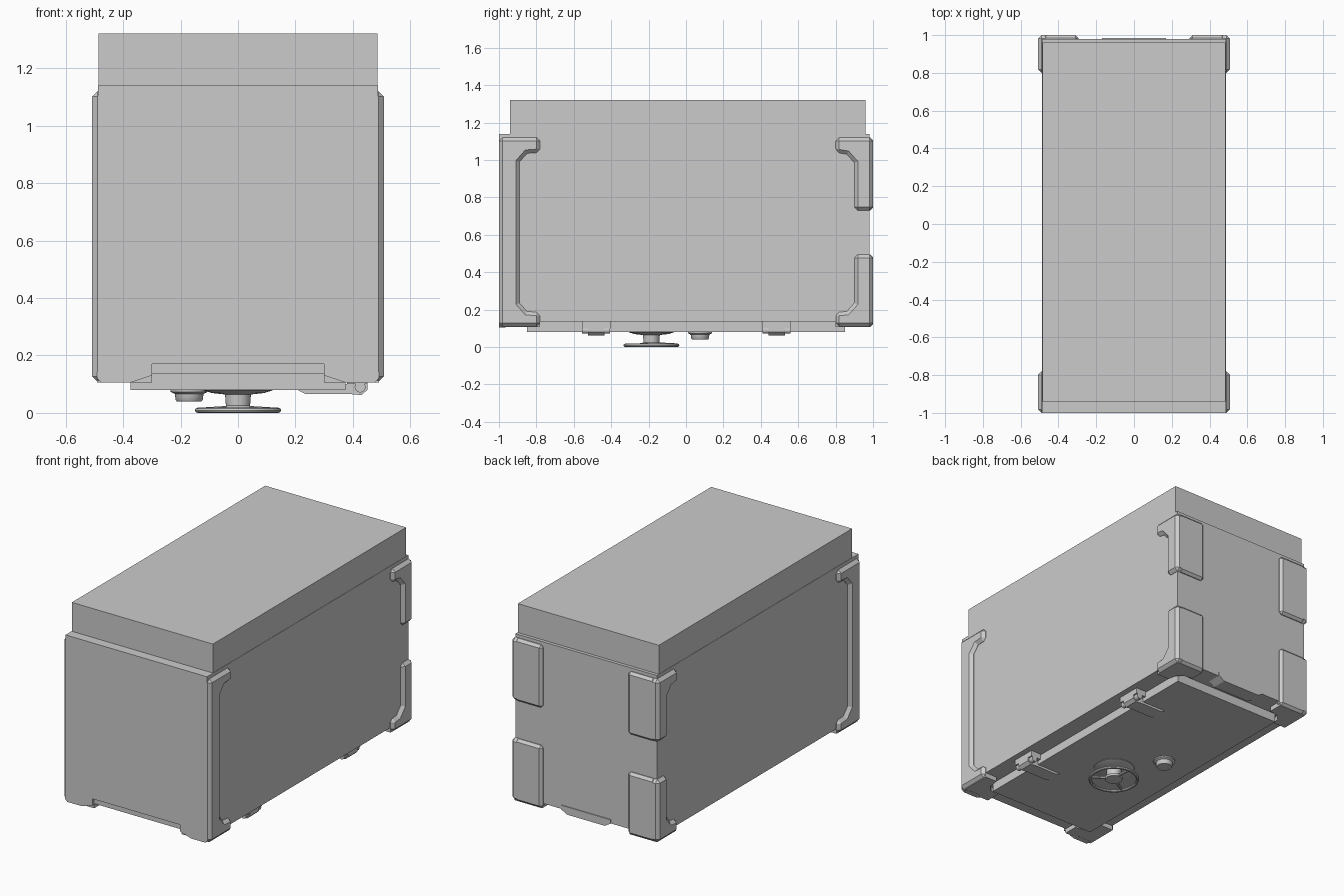
import bpy, bmesh, math
from mathutils import Vector

if "Cube" in bpy.data.objects:
    bpy.data.objects.remove(bpy.data.objects["Cube"])


def finish(bm, name, bevel=0.0, smooth=False):
    bmesh.ops.recalc_face_normals(bm, faces=bm.faces)
    me = bpy.data.meshes.new(name)
    bm.to_mesh(me)
    bm.free()
    ob = bpy.data.objects.new(name, me)
    bpy.context.collection.objects.link(ob)
    if bevel:
        m = ob.modifiers.new("Bevel", 'BEVEL')
        m.width, m.segments = bevel, 1
        m.limit_method, m.angle_limit = 'ANGLE', math.radians(60)
    if smooth:
        bpy.context.view_layer.objects.active = ob
        ob.select_set(True)
        bpy.ops.object.shade_smooth_by_angle(angle=math.radians(35))
        ob.select_set(False)
    return ob


def prism(name, pts, axis, lo, hi, bevel=0.0):
    """Extrude a 2D outline along an axis: x uses (y,z), y uses (x,z), z uses (x,y)."""
    bm = bmesh.new()

    def place(p, d):
        v = list(p)
        v.insert("xyz".index(axis), d)
        return bm.verts.new(v)
    a = [place(p, lo) for p in pts]
    b = [place(p, hi) for p in pts]
    bm.faces.new(a)
    bm.faces.new(b[::-1])
    for i in range(len(a)):
        j = (i + 1) % len(a)
        bm.faces.new((a[i], b[i], b[j], a[j]))
    return finish(bm, name, bevel)


def box(name, x0, x1, y0, y1, z0, z1, bevel=0.0):
    return prism(name, [(x0, y0), (x1, y0), (x1, y1), (x0, y1)], 'z', z0, z1, bevel)


def lathe(name, prof, centre, steps=32, closed=False):
    bm = bmesh.new()
    cx, cy = centre
    vs = [bm.verts.new((cx + r, cy, z)) for r, z in prof]
    pairs = list(zip(vs, vs[1:])) + ([(vs[-1], vs[0])] if closed else [])
    es = [bm.edges.new(p) for p in pairs]
    bmesh.ops.spin(bm, geom=vs + es, cent=(cx, cy, 0), axis=(0, 0, 1),
                   angle=math.tau, steps=steps, use_duplicate=False)
    bmesh.ops.remove_doubles(bm, verts=bm.verts, dist=1e-5)
    return finish(bm, name, smooth=True)


def rod(name, p, q, r, sides=16):
    bm = bmesh.new()
    p, q = Vector(p), Vector(q)
    bmesh.ops.create_cone(bm, cap_ends=True, segments=sides, radius1=r, radius2=r,
                          depth=(q - p).length)
    bmesh.ops.rotate(bm, verts=bm.verts, matrix=(q - p).to_track_quat('Z', 'Y').to_matrix())
    bmesh.ops.translate(bm, verts=bm.verts, vec=(p + q) / 2)
    return finish(bm, name, smooth=True)


# Main case and raised top block
box("case_body", -.487, .487, -.985, .98, .135, 1.14)
box("top_block", -.485, .485, -.94, .96, 1.10, 1.32)

# Front panel with the bottom notch
prism("front_panel", [(-.49, .12), (-.475, .105), (-.375, .105), (-.30, .13), (-.30, .17),
                      (.30, .17), (.30, .13), (.375, .105), (.475, .105), (.49, .12),
                      (.487, 1.14), (-.487, 1.14)], 'y', -1.0, -.965)

# Bottom hatch plate and rear tab
box("bottom_plate", -.375, .375, -.85, .85, .08, .16)
prism("rear_tab", [(-.17, .16), (-.17, .135), (-.13, .112), (.13, .112), (.17, .135),
                   (.17, .16)], 'y', .89, .985)

# Corner guards, mirrored left and right
front_c = [(-1, .108), (-.78, .108), (-.78, .185), (-.85, .19), (-.89, .235), (-.89, .99),
           (-.85, 1.035), (-.78, 1.04), (-.78, 1.12), (-1, 1.12)]
rear_low = [(1, .108), (.80, .108), (.80, .185), (.86, .19), (.90, .235), (.90, .495), (1, .495)]
rear_top = [(1, 1.12), (.80, 1.12), (.80, 1.04), (.86, 1.03), (.90, .985), (.90, .73), (1, .73)]
for s, side in ((1, "right"), (-1, "left")):
    def span(a, b):
        return sorted((s * a, s * b))
    for nm, pts in (("front_guard", front_c), ("rear_lower_guard", rear_low),
                    ("rear_upper_guard", rear_top)):
        prism(f"{nm}_{side}", pts, 'x', *span(.44, .508), bevel=.019)
    # rear face plates of the guards
    for nm, z0, z1 in (("lower", .108, .495), ("upper", .73, 1.12)):
        x0, x1 = span(.295, .48)
        box(f"rear_{nm}_plate_{side}", x0, x1, .95, 1.0, z0, z1, bevel=.015)
    # L-shaped feet under the four corners
    for e, end, inner in ((-1, "front", .78), (1, "rear", .80)):
        L = [(.49, .985), (.30, .985), (.30, .895), (.36, .885), (.395, .85), (.405, inner), (.49, inner)]
        prism(f"{end}_foot_{side}", [(s * x, e * y) for x, y in L], 'z', .106, .17)

# Hinges along the right edge of the hatch
for y, end in ((-.48, "front"), (.485, "rear")):
    prism(f"{end}_hinge_arm", [(.21, .085), (.21, .078), (.235, .066), (.385, .066), (.43, .062),
                              (.45, .08), (.45, .10), (.38, .10)], 'y', y - .045, y + .045)
    rod(f"{end}_hinge_pin", (.425, y - .075, .09), (.425, y + .075, .09), .019)
    box(f"{end}_hinge_mount", .38, .45, y - .075, y + .075, .10, .14)

# Hand wheel: flange with shaft, rim and spokes
wc = (0, -.185)
lathe("wheel_shaft", [(0, .085), (.125, .085), (.12, .078), (.09, .069), (.045, .064),
                      (.042, .025), (.055, .018), (.05, .006), (0, .004)], wc)
ring = [(.140 + .010 * math.cos(a), .009 + .009 * math.sin(a))
        for a in (i * math.tau / 8 for i in range(8))]
lathe("wheel_rim", ring, wc, 40, closed=True)
for i in range(3):
    a = math.pi / 2 + i * math.tau / 3
    c, d = math.cos(a), math.sin(a)
    rod(f"wheel_spoke_{i + 1}", (.03 * c, wc[1] + .03 * d, .016),
        (.14 * c, wc[1] + .14 * d, .010), .009, 8)

# Small dial beside the wheel
lathe("dial", [(0, .085), (.066, .085), (.064, .073), (.05, .066), (.047, .045), (.043, .040),
               (0, .040)], (-.17, .075))
